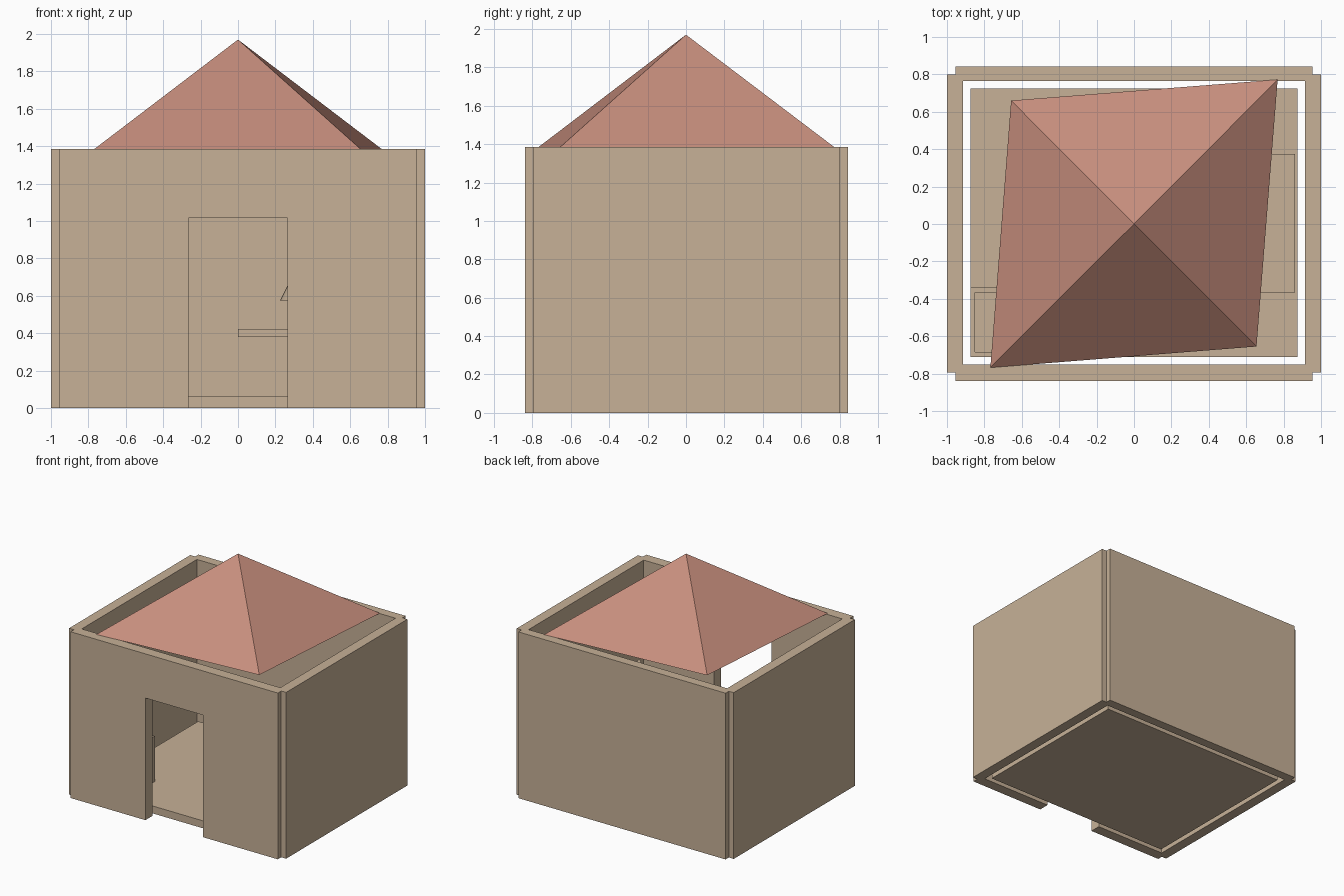
import bpy
import bmesh
from mathutils import Vector

default = bpy.data.objects.get("Cube")
if default:
    bpy.data.objects.remove(default, do_unlink=True)


def material(name, rgb):
    mat = bpy.data.materials.new(name)
    mat.use_nodes = True
    color = (*rgb, 1.0)
    mat.diffuse_color = color
    mat.node_tree.nodes["Principled BSDF"].inputs["Base Color"].default_value = color
    return mat


TAN = material("sand_tan", (0.57, 0.44, 0.31))
RED = material("roof_clay", (0.57, 0.27, 0.205))


def finish(name, bm, mat):
    bmesh.ops.recalc_face_normals(bm, faces=bm.faces)
    mesh = bpy.data.meshes.new(name)
    bm.to_mesh(mesh)
    bm.free()
    mesh.materials.append(mat)
    obj = bpy.data.objects.new(name, mesh)
    bpy.context.collection.objects.link(obj)
    return obj


def prism(points, offset):
    """Extrude a closed outline along an offset."""
    bm = bmesh.new()
    face = bm.faces.new([bm.verts.new(p) for p in points])
    out = bmesh.ops.extrude_face_region(bm, geom=[face], use_keep_orig=True)
    moved = [v for v in out["geom"] if isinstance(v, bmesh.types.BMVert)]
    bmesh.ops.translate(bm, verts=moved, vec=Vector(offset))
    return bm


def box(x, y, z):
    outline = [(x[0], y[0], z[0]), (x[1], y[0], z[0]),
               (x[1], y[1], z[0]), (x[0], y[1], z[0])]
    return prism(outline, (0, 0, z[1] - z[0]))


def cone(name, r1, r2, z, at, sides=32):
    bm = bmesh.new()
    bmesh.ops.create_cone(bm, cap_ends=True, segments=sides, radius1=r1,
                          radius2=r2, depth=z[1] - z[0])
    bmesh.ops.translate(bm, verts=bm.verts, vec=(*at, sum(z) / 2))
    obj = finish(name, bm, TAN)
    bpy.ops.object.select_all(action="DESELECT")
    obj.select_set(True)
    bpy.context.view_layer.objects.active = obj
    bpy.ops.object.shade_smooth_by_angle()


TOP = 1.385

# Floor slab, loose inside the walls
finish("floor", box((-0.875, 0.875), (-0.71, 0.725), (0, 0.062)), TAN)

# Side and back walls
for name, side in (("left_wall", 1), ("right_wall", -1)):
    xs = sorted((side * 0.915, side * 1.0))
    finish(name, box(xs, (-0.795, 0.8), (0, TOP)), TAN)
finish("back_wall", box((-0.955, 0.955), (0.765, 0.843), (0, TOP)), TAN)

# Front wall with the doorway cut into its outline
w, d, h = 0.955, 0.265, 1.017
outline = [(-w, 0), (-d, 0), (-d, h), (d, h), (d, 0), (w, 0), (w, TOP), (-w, TOP)]
finish("front_wall", prism([(x, -0.84, z) for x, z in outline], (0, 0.09, 0)), TAN)

# Slightly twisted pyramid roof
bm = bmesh.new()
base = [bm.verts.new((x, y, TOP)) for x, y in
        ((0.768, 0.772), (-0.657, 0.66), (-0.768, -0.768), (0.655, -0.655))]
apex = bm.verts.new((0, 0, 1.97))
bm.faces.new(base)
for i in range(4):
    bm.faces.new((base[i], base[(i + 1) % 4], apex))
finish("roof", bm, RED)

# Table on a pedestal, with a lamp
center = (0.43, 0.005)
finish("table_top", box((0, 0.86), (-0.365, 0.375), (0.38, 0.422)), TAN)
cone("table_pedestal", 0.08, 0.08, (0.062, 0.38), center)
cone("lamp_stem", 0.04, 0.04, (0.422, 0.575), center)
cone("lamp_shade", 0.205, 0, (0.575, 0.985), center)

# Open bin in the front corner
bm = box((-0.875, -0.527), (-0.71, -0.34), (0.062, 0.44))
rim = max(bm.faces, key=lambda f: f.calc_center_median().z)
bmesh.ops.recalc_face_normals(bm, faces=bm.faces)
bmesh.ops.inset_region(bm, faces=[rim], thickness=0.037)
out = bmesh.ops.extrude_face_region(bm, geom=[rim])
moved = [v for v in out["geom"] if isinstance(v, bmesh.types.BMVert)]
bmesh.ops.translate(bm, verts=moved, vec=(0, 0, -0.3))
bmesh.ops.delete(bm, geom=[rim], context="FACES_ONLY") if rim.is_valid else None
finish("corner_bin", bm, TAN)
